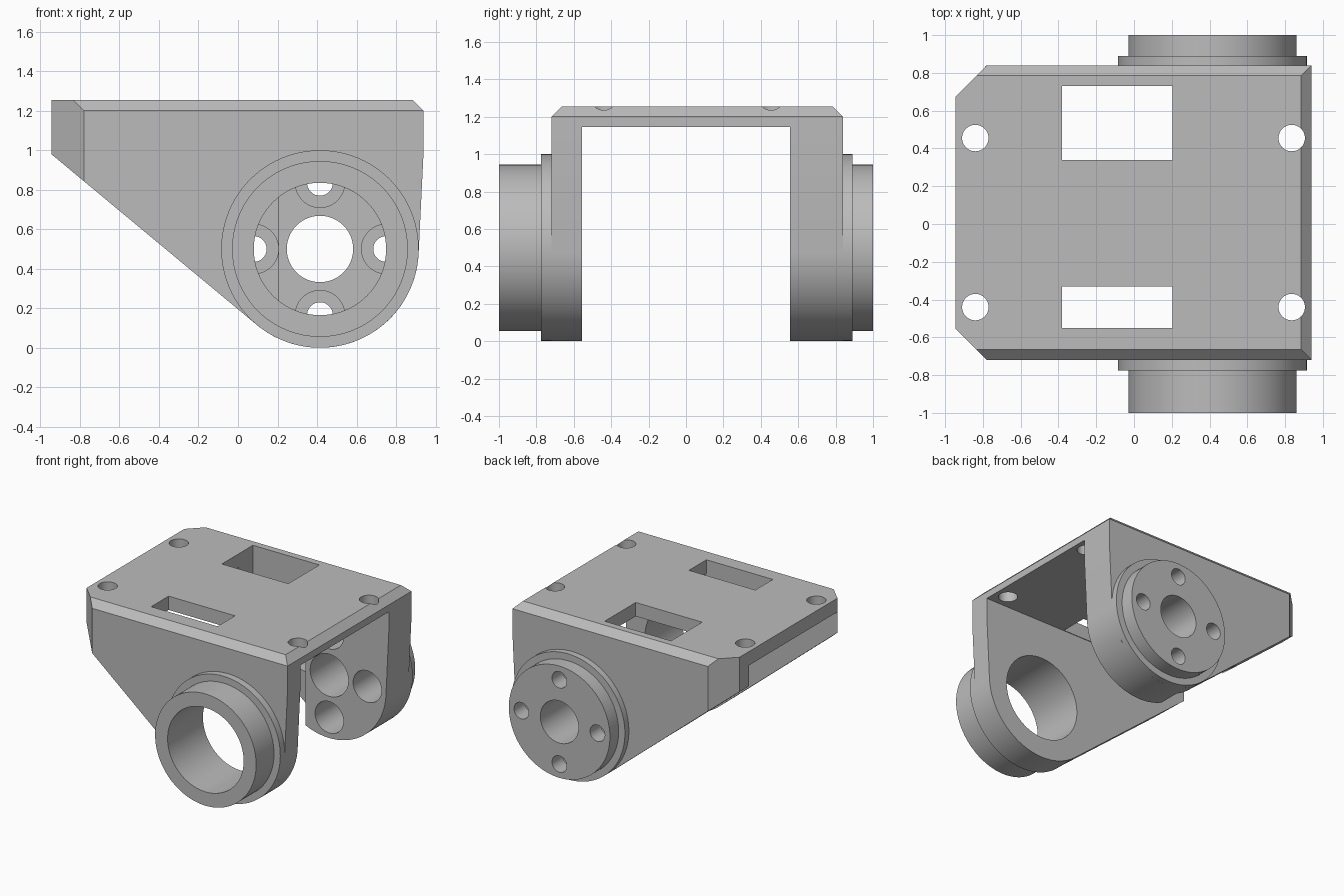
import bpy, bmesh
from math import sin, cos, radians, pi
from mathutils import Matrix, Vector

cube = bpy.data.objects.get("Cube")
if cube:
    bpy.data.objects.remove(cube, do_unlink=True)

grey = bpy.data.materials.new("plain grey")
grey.use_nodes = True
grey.diffuse_color = (0.5, 0.5, 0.5, 1)
grey.node_tree.nodes["Principled BSDF"].inputs["Base Color"].default_value = (0.5, 0.5, 0.5, 1)

PIVOT_X, PIVOT_Z = 0.415, 0.5     # pivot axis runs along y
FRONT, BACK, INNER = -0.72, 0.84, 0.555
LEFT, RIGHT, TOP = -0.945, 0.94, 1.255
CHAMFER = 0.055


def to_object(name, bm):
    bmesh.ops.recalc_face_normals(bm, faces=bm.faces)
    mesh = bpy.data.meshes.new(name)
    bm.to_mesh(mesh)
    bm.free()
    mesh.materials.append(grey)
    obj = bpy.data.objects.new(name, mesh)
    bpy.context.collection.objects.link(obj)
    return obj


def extrude_y(bm, points, y0, y1):
    face = bm.faces.new([bm.verts.new((x, y0, z)) for x, z in points])
    out = bmesh.ops.extrude_face_region(bm, geom=[face])
    moved = [v for v in out["geom"] if isinstance(v, bmesh.types.BMVert)]
    bmesh.ops.translate(bm, verts=moved, vec=(0, y1 - y0, 0))


def box(name, low, high):
    bm = bmesh.new()
    low, high = Vector(low), Vector(high)
    bmesh.ops.create_cube(bm, size=1, matrix=Matrix.Translation((low + high) / 2)
                          @ Matrix.Diagonal((*(high - low), 1)))
    return to_object(name, bm)


def cylinder(name, radius, start, end, sides=96):
    start, end = Vector(start), Vector(end)
    axis = end - start
    bm = bmesh.new()
    turn = axis.to_track_quat("Z", "Y").to_matrix().to_4x4()
    bmesh.ops.create_cone(bm, cap_ends=True, segments=sides, radius1=radius, radius2=radius,
                          depth=axis.length, matrix=Matrix.Translation((start + end) / 2) @ turn)
    return to_object(name, bm)


def y_cylinder(name, radius, y0, y1, dx=0, dz=0):
    x, z = PIVOT_X + dx, PIVOT_Z + dz
    return cylinder(name, radius, (x, y0, z), (x, y1, z))


def cut(targets, cutters):
    for obj in targets:
        bpy.context.view_layer.objects.active = obj
        for cutter in cutters:
            mod = obj.modifiers.new("cut", "BOOLEAN")
            mod.operation, mod.solver, mod.object = "DIFFERENCE", "EXACT", cutter
            bpy.ops.object.modifier_apply(modifier=mod.name)
    for cutter in cutters:
        bpy.data.objects.remove(cutter, do_unlink=True)


# Bracket body: tapered side profile with a round lower end
profile = [(LEFT, 0.98), (LEFT, TOP), (RIGHT, TOP), (RIGHT, 1.0)]
for i in range(65):
    a = radians(-3 - i * (126.6 / 64))
    profile.append((PIVOT_X + 0.5 * cos(a), PIVOT_Z + 0.5 * sin(a)))
bm = bmesh.new()
extrude_y(bm, profile, FRONT, BACK)

# Top edge chamfers and the two clipped left corners
planes = [((RIGHT - CHAMFER, 0, TOP), (1, 0, 1)),
          ((0, FRONT + CHAMFER, TOP), (0, -1, 1)),
          ((0, BACK - CHAMFER, TOP), (0, 1, 1)),
          ((-0.78, FRONT, 0), (-1, -1, 0)),
          ((-0.78, BACK, 0), (-1, 1, 0))]
for point, normal in planes:
    geom = bm.verts[:] + bm.edges[:] + bm.faces[:]
    out = bmesh.ops.bisect_plane(bm, geom=geom, plane_co=point, plane_no=normal, clear_outer=True)
    rim = [e for e in out["geom_cut"] if isinstance(e, bmesh.types.BMEdge)]
    bmesh.ops.contextual_create(bm, geom=rim)
body = to_object("bracket_body", bm)

# Space between the walls, top windows, mounting holes
cutters = [box("gap", (-2, -INNER, -1), (2, INNER, 1.145)),
           box("front_window", (-0.38, -INNER + 0.005, 1), (0.205, -0.33, 2)),
           box("back_window", (-0.38, 0.34, -1), (0.205, 0.73, 2))]
for x in (-0.84, 0.835):
    for y in (-0.44, 0.455):
        cutters.append(cylinder("mount_hole", 0.07, (x, y, 1), (x, y, 2), 48))
cut([body], cutters)

# Stepped bosses on the outside of each wall
front = [y_cylinder("front_flange", 0.5, -0.775, FRONT), y_cylinder("front_boss", 0.445, -1, -0.775)]
back = [y_cylinder("back_flange", 0.5, BACK, 0.89), y_cylinder("back_boss", 0.445, 0.89, 1)]

# Large front bore
cut([body] + front, [y_cylinder("front_bore", 0.335, -2, -0.3)])

# Back bore with four counterbored screw holes around it
cutters = [y_cylinder("back_bore", 0.168, 0.3, 2)]
for i in range(4):
    dx, dz = 0.335 * cos(i * pi / 2), 0.335 * sin(i * pi / 2)
    cutters.append(y_cylinder("counterbore", 0.125, 0.3, 0.865, dx, dz))
    cutters.append(y_cylinder("screw_hole", 0.065, 0.3, 2, dx, dz))
cut([body] + back, cutters)

# Smooth round surfaces, sharp edges
for obj in [body] + front + back:
    bpy.ops.object.select_all(action="DESELECT")
    obj.select_set(True)
    bpy.context.view_layer.objects.active = obj
    bpy.ops.object.shade_smooth_by_angle(angle=radians(20))
